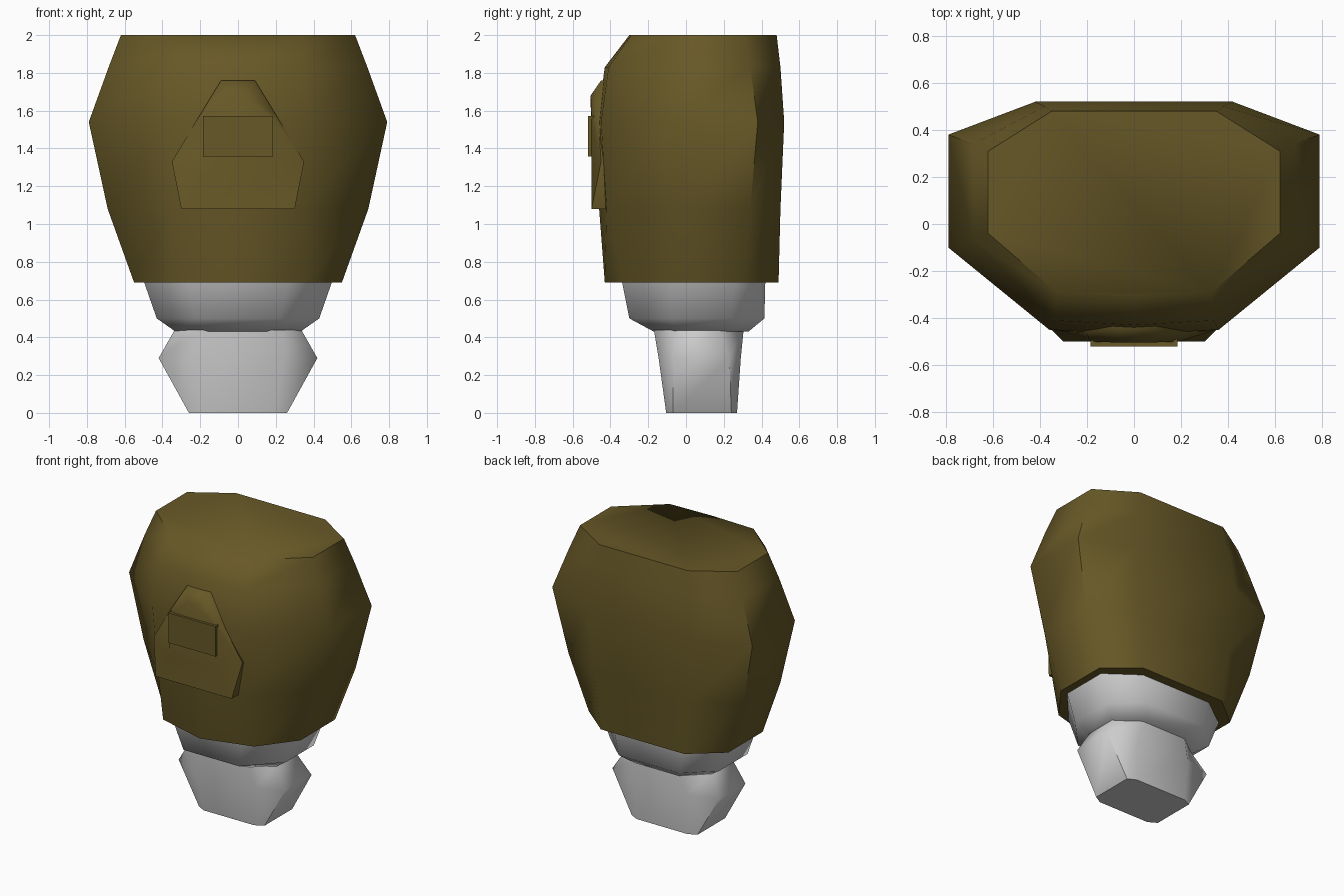
import bpy, bmesh, math

if "Cube" in bpy.data.objects:
    bpy.data.objects.remove(bpy.data.objects["Cube"])

def material(name, rgb):
    m = bpy.data.materials.new(name)
    m.diffuse_color = (*rgb, 1)
    m.use_nodes = True
    m.node_tree.nodes["Principled BSDF"].inputs["Base Color"].default_value = m.diffuse_color
    return m

brown = material("dark_olive_brown", (0.135, 0.098, 0.02))
grey = material("light_grey", (0.6, 0.6, 0.6))

def finish(name, bm, mat, angle):
    bmesh.ops.recalc_face_normals(bm, faces=bm.faces)
    me = bpy.data.meshes.new(name)
    bm.to_mesh(me)
    bm.free()
    me.materials.append(mat)
    ob = bpy.data.objects.new(name, me)
    bpy.context.collection.objects.link(ob)
    bpy.ops.object.select_all(action='DESELECT')
    ob.select_set(True)
    bpy.context.view_layer.objects.active = ob
    bpy.ops.object.shade_smooth_by_angle(angle=math.radians(angle))
    return ob

def loft(name, rings, mat, angle=60):
    """Each ring is (z, right-hand outline from front to back), mirrored in x."""
    bm = bmesh.new()
    loops = []
    for z, half in rings:
        pts = half + [(-x, y) for x, y in reversed(half) if x > 0]
        loops.append([bm.verts.new((x, y, z)) for x, y in pts])
    n = len(loops[0])
    for a, b in zip(loops, loops[1:]):
        for i in range(n):
            j = (i + 1) % n
            bm.faces.new((a[i], a[j], b[j], b[i]))
    bm.faces.new(loops[0])
    bm.faces.new(loops[-1])
    return finish(name, bm, mat, angle)

# Faceted chest shell
loft("chest_shell", [
    (0.69, [(0, -.43), (.36, -.33), (.55, -.08), (.55, .31), (.33, .49)]),
    (1.08, [(0, -.46), (.34, -.42), (.69, -.08), (.69, .34), (.38, .50)]),
    (1.54, [(0, -.47), (.36, -.45), (.79, -.10), (.79, .38), (.42, .52)]),
    (1.83, [(0, -.43), (.34, -.41), (.685, -.07), (.685, .34), (.38, .50)]),
    (2.00, [(0, -.30), (.33, -.29), (.62, -.04), (.62, .31), (.35, .48)]),
], brown)

# Raised breast plate that fades into the shell at its top and sides
bm = bmesh.new()
outline = [(.30, -.50, 1.08), (.35, -.45, 1.33), (.20, -.465, 1.58), (.09, -.45, 1.76)]
outline += [(-x, y, z) for x, y, z in reversed(outline)]
front = [bm.verts.new(p) for p in outline]
back = [bm.verts.new((x, -.40, z)) for x, y, z in outline]
inner = [bm.verts.new(p) for p in
         [(.19, -.50, 1.25), (.19, -.50, 1.55), (.04, -.505, 1.68),
          (-.04, -.505, 1.68), (-.19, -.50, 1.55), (-.19, -.50, 1.25)]]
f, k = front, inner
for face in [(f[0], f[1], k[0]), (f[1], f[2], k[1], k[0]), (f[2], f[3], k[2], k[1]),
             (f[3], f[4], k[3], k[2]), (f[4], f[5], k[4], k[3]),
             (f[5], f[6], k[5], k[4]), (f[6], f[7], k[5]),
             (f[7], f[0], k[0], k[5]), k]:
    bm.faces.new(face)
for i in range(8):
    j = (i + 1) % 8
    bm.faces.new((f[i], back[i], back[j], f[j]))
bm.faces.new(back)
finish("breast_plate", bm, brown, 60)

# Hexagonal badge on the breast plate
bm = bmesh.new()
bmesh.ops.create_cone(bm, cap_ends=True, segments=6, radius1=.214, radius2=.214, depth=.07)
hexagon = [v.co.copy() for v in bm.verts]
for v, c in zip(bm.verts, hexagon):
    a = round(math.atan2(c.y, c.x) / (math.pi / 3)) * math.pi / 3 + math.pi / 2
    v.co = (.214 * math.cos(a), -.485 + c.z, 1.465 + .214 * math.sin(a))
finish("hexagon_badge", bm, brown, 30)

# Waist section under the shell
loft("waist", [
    (0.43, [(.15, -.17), (.33, -.05), (.33, .18), (.17, .33)]),
    (0.50, [(.22, -.30), (.43, -.08), (.43, .24), (.24, .415)]),
    (0.70, [(.27, -.34), (.50, -.08), (.50, .26), (.28, .42)]),
], grey)

# Pelvis block
loft("pelvis", [
    (0.00, [(.20, -.105), (.26, -.07), (.26, .24), (.20, .27)]),
    (0.29, [(.24, -.145), (.42, -.07), (.42, .23), (.21, .29)]),
    (0.44, [(.20, -.17), (.335, -.05), (.335, .18), (.17, .305)]),
], grey)
